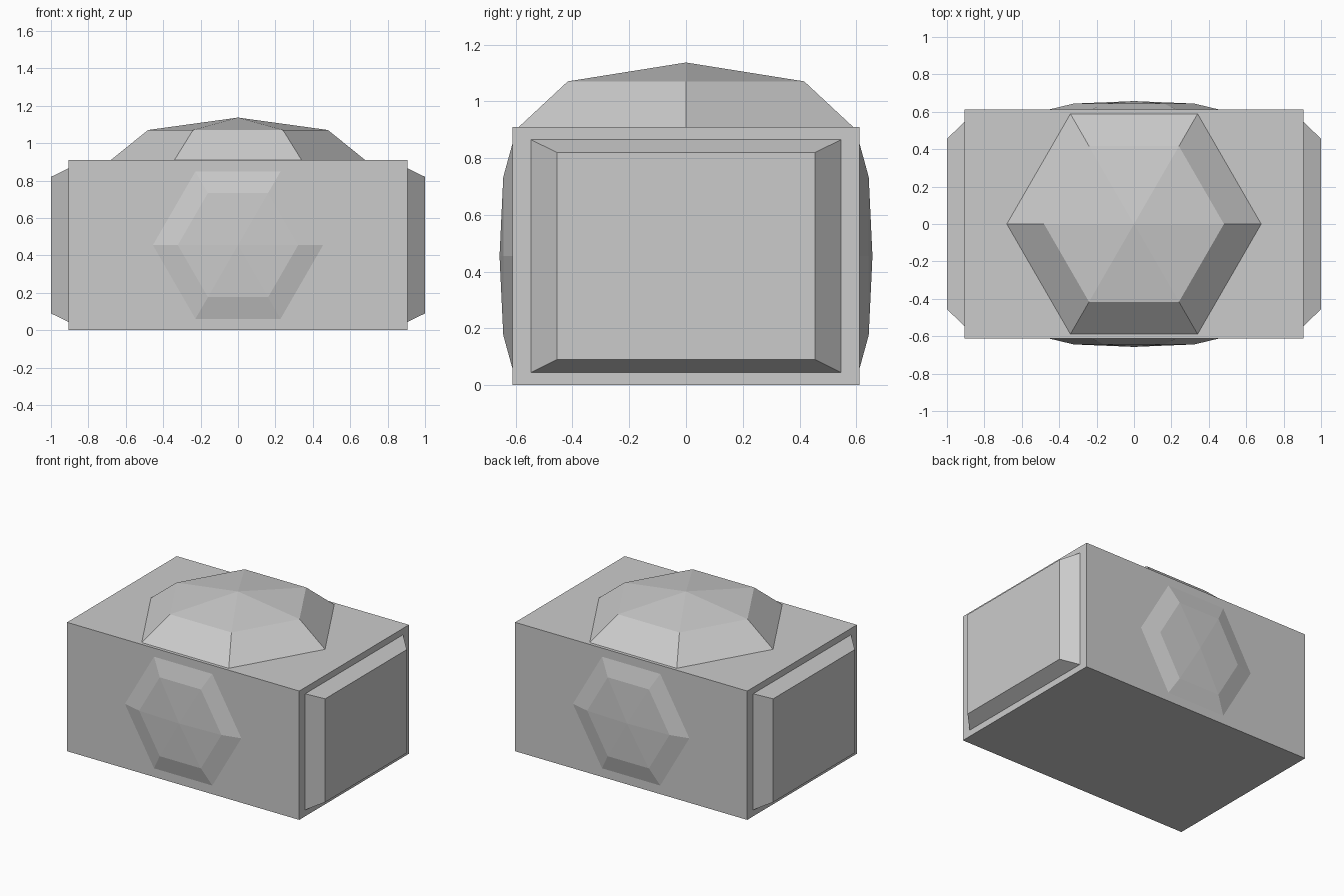
import bpy, math
from mathutils import Matrix

if "Cube" in bpy.data.objects:
    bpy.data.objects.remove(bpy.data.objects["Cube"])

HX, HY, H = 0.907, 0.612, 0.91   # body half width, half depth, height


def make(name, verts, faces, matrix=Matrix()):
    mesh = bpy.data.meshes.new(name)
    mesh.from_pydata(verts, [], faces)
    mesh.transform(matrix)
    ob = bpy.data.objects.new(name, mesh)
    bpy.context.collection.objects.link(ob)
    return ob


def frustum(name, base, top, height, matrix=Matrix()):
    """Four-sided block from base rectangle (half sizes) to top rectangle."""
    verts = [(sx * a, sy * b, z)
             for (a, b), z in ((base, 0), (top, height))
             for sx, sy in ((-1, -1), (1, -1), (1, 1), (-1, 1))]
    sides = [(i, (i + 1) % 4, (i + 1) % 4 + 4, i + 4) for i in range(4)]
    return make(name, verts, [(3, 2, 1, 0), (4, 5, 6, 7)] + sides, matrix)


def hex_dome(name, radius, height, matrix):
    """Squashed six-sided half sphere with one middle ring."""
    verts = []
    for lat in (0, math.pi / 4):
        for i in range(6):
            a = i * math.pi / 3
            r = radius * math.cos(lat)
            verts.append((r * math.cos(a), r * math.sin(a), height * math.sin(lat)))
    verts.append((0, 0, height))
    faces = [tuple(reversed(range(6)))]
    for i in range(6):
        j = (i + 1) % 6
        faces += [(i, j, j + 6, i + 6), (i + 6, j + 6, 12)]
    return make(name, verts, faces, matrix)


# main body
frustum("body", (HX, HY), (HX, HY), H)

# large dome on top
hex_dome("top_dome", 0.68, 0.227, Matrix.Translation((0, 0, H)))

# shallow domes on front and back
for name, s in (("front_dome", -1), ("back_dome", 1)):
    hex_dome(name, 0.455, 0.045,
             Matrix.Translation((0, s * HY, H / 2))
             @ Matrix.Rotation(-s * math.pi / 2, 4, 'X'))

# bevelled panels on both ends
for name, s in (("right_panel", 1), ("left_panel", -1)):
    frustum(name, (0.41, 0.546), (0.365, 0.455), 1 - HX,
            Matrix.Translation((s * HX, 0, H / 2))
            @ Matrix.Rotation(s * math.pi / 2, 4, 'Y'))
